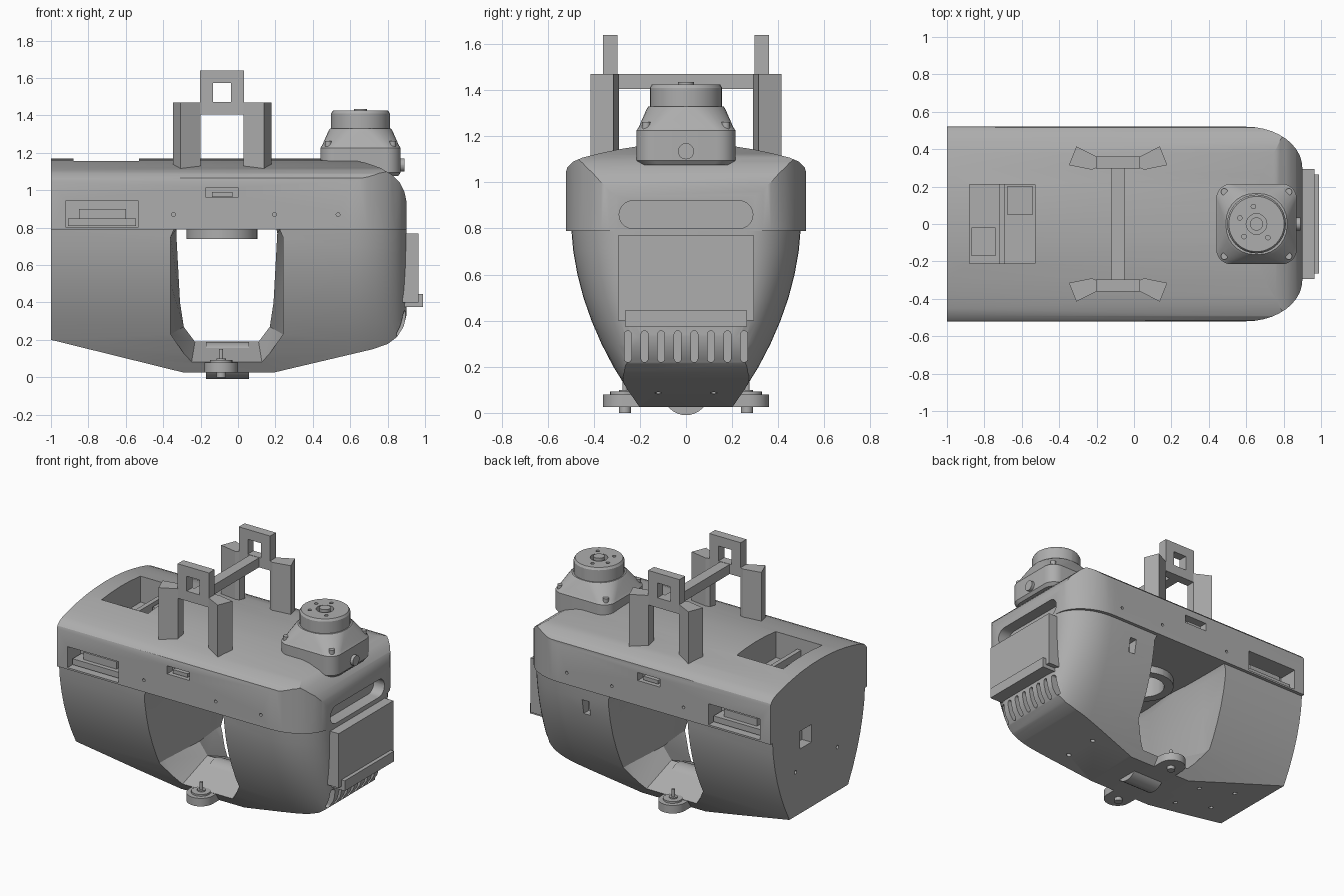
import bpy, bmesh, math
from math import sin, cos, pi, radians

if "Cube" in bpy.data.objects:
    bpy.data.objects.remove(bpy.data.objects["Cube"])

grey = bpy.data.materials.new("plain_grey")
grey.use_nodes = True
grey.diffuse_color = (0.42, 0.42, 0.42, 1)
grey.node_tree.nodes["Principled BSDF"].inputs["Base Color"].default_value = (0.42, 0.42, 0.42, 1)
parts = []


def loft(name, rings, keep=True):
    """Closed solid through equal-length rings of 3D points."""
    bm = bmesh.new()
    vs = [[bm.verts.new(p) for p in r] for r in rings]
    n = len(vs[0])
    for a, b in zip(vs, vs[1:]):
        for i in range(n):
            j = (i + 1) % n
            bm.faces.new((a[i], a[j], b[j], b[i]))
    bm.faces.new(vs[0][::-1])
    bm.faces.new(vs[-1])
    bmesh.ops.recalc_face_normals(bm, faces=bm.faces)
    me = bpy.data.meshes.new(name)
    bm.to_mesh(me)
    bm.free()
    me.materials.append(grey)
    ob = bpy.data.objects.new(name, me)
    bpy.context.collection.objects.link(ob)
    if keep:
        parts.append(ob)
    else:
        ob.hide_render = True
    return ob


def prism(name, pts, axis, a, b, keep=True):
    """Extrude a 2D outline along an axis from a to b."""
    place = {"x": lambda p, t: (t, p[0], p[1]),
             "y": lambda p, t: (p[0], t, p[1]),
             "z": lambda p, t: (p[0], p[1], t)}[axis]
    return loft(name, [[place(p, t) for p in pts] for t in (a, b)], keep)


def rect(a0, a1, b0, b1):
    return [(a0, b0), (a1, b0), (a1, b1), (a0, b1)]


def box(name, x0, x1, y0, y1, z0, z1, keep=True):
    return prism(name, rect(x0, x1, y0, y1), "z", z0, z1, keep)


def rounded(u, v, hu, hv, r, seg=8):
    """Rounded rectangle outline; r equal to hu and hv gives a circle."""
    out = []
    for q, (su, sv) in enumerate([(1, 1), (-1, 1), (-1, -1), (1, -1)]):
        for i in range(seg):
            t = (q + i / (seg - 1) * 0.98 + 0.01) * pi / 2
            out.append((u + su * (hu - r) + r * cos(t), v + sv * (hv - r) + r * sin(t)))
    return out


def disc(u, v, r, seg=6):
    return rounded(u, v, r, r, r, seg)


def combine(ob, tool, op="DIFFERENCE"):
    m = ob.modifiers.new("cut", "BOOLEAN")
    m.operation, m.object, m.solver = op, tool, "EXACT"
    bpy.context.view_layer.objects.active = ob
    bpy.ops.object.modifier_apply(modifier=m.name)
    bpy.data.objects.remove(tool)


def plan(w, z):
    """Horizontal section: square rear, elliptical nose corners."""
    ry = min(0.22, 0.45 * w)
    arc = [(0.6 + 0.3 * sin(t), -(w - ry) - ry * cos(t))
           for t in [i * pi / 20 for i in range(11)]]
    pts = [(-1, -w)] + arc + [(x, -y) for x, y in reversed(arc)] + [(-1, w)]
    return [(x, y, z) for x, y in pts]


# Lower shell: tapering hull trimmed by its side outline
widths = [(0, .185), (.03, .205), (.1, .253), (.2, .315), (.3, .367), (.4, .41),
          (.5, .445), (.6, .471), (.7, .489), (.79, .497)]
shell = loft("lower_shell", [plan(w, z) for z, w in widths])
side = [(-1.1, .225), (-.29, .025), (.19, .025), (.72, .15), (.8, .178), (.85, .215),
        (.885, .27), (.9, .33), (.92, .4), (.95, .9), (-1.1, .9)]
combine(shell, prism("trim", side, "y", -1, 1, False), "INTERSECT")

# Flared window through the shell
outer = [(-.33, .82), (-.36, .75), (-.36, .5), (-.36, .23), (-.25, .07),
         (.13, .07), (.24, .23), (.24, .5), (.24, .75), (.21, .82)]
inner = [(-.325, .82), (-.33, .77), (-.31, .4), (-.29, .27), (-.23, .19),
         (.11, .19), (.17, .27), (.19, .4), (.21, .77), (.2, .82)]
stations = [(-.6, outer), (-.27, outer), (0, inner), (.27, outer), (.6, outer)]
combine(shell, loft("window", [[(x, y, z) for x, z in p] for y, p in stations], False))

# Nose vents, rear port, side port and underside screw holes
for i in range(8):
    y = -.252 + i * .072
    combine(shell, prism("vent", rounded(y, .288, .015, .068, .0149, 5), "x", .74, 1, False))
combine(shell, box("rear_port", -1.1, -.93, .08, .2, .64, .76, False))
combine(shell, box("side_port", .39, .44, .42, .6, .6, .7, False))
for y in (-.2, .25):
    combine(shell, prism("rear_screw", disc(y, .5, .012), "x", -1.1, -.97, False))
for x in (-.75, -.45, .45):
    for y in (-.12, .12):
        combine(shell, prism("base_screw", disc(x, y, .015), "z", -.1, .2, False))

# Upper hood: arched section, rounded nose
hood = loft("upper_hood", [plan(.52, .79), plan(.52, 1.25)])
half = [(.55, .7), (.525, 1.03), (.515, 1.065), (.49, 1.09), (.45, 1.107),
        (.38, 1.125), (.3, 1.142), (.2, 1.158), (.1, 1.167)]
arch = half + [(0, 1.17)] + [(-y, z) for y, z in reversed(half)]
combine(hood, prism("arch", arch, "x", -1.2, 1.2, False), "INTERSECT")
nose = [(-1.1, .7), (-1.1, 1.18), (.45, 1.18), (.58, 1.166), (.68, 1.148), (.76, 1.12),
        (.82, 1.085), (.865, 1.04), (.89, .99), (.903, .93), (.95, .7)]
combine(hood, prism("nose", nose, "y", -1, 1, False), "INTERSECT")

# Hood openings
combine(hood, box("top_bay", -.88, -.53, -.21, .21, .98, 1.3, False))
combine(hood, prism("nose_slot", rounded(0, .86, .29, .06, .0595), "x", .82, 1, False))
combine(hood, prism("underside_bore", disc(-.085, 0, .13, 9), "z", .7, .92, False))
for s in (-1, 1):
    combine(hood, box("side_bay", -.92, -.535, s * .53, s * .38, .802, .945, False))
    combine(hood, box("side_slot", -.17, 0, s * .53, s * .46, .96, 1.015, False))
    for x in (-.345, .195, .535):
        combine(hood, prism("screw", disc(x, .87, .01), "y", s * .6, s * .49, False))
    # Boards inside the side openings
    box("side_board", -.91, -.545, s * .385, s * .48, .81, .85)
    box("side_connector", -.85, -.6, s * .385, s * .45, .85, .9)
    box("side_plug", -.14, -.03, s * .455, s * .5, .965, .99)

# Frames inside the top bay
box("bay_rail", -.72, -.69, -.21, .21, .97, 1.08)
box("bay_block", -.87, -.74, -.17, -.02, .97, 1.05)
box("bay_step", -.68, -.54, .05, .2, .97, 1.06)

# Mounting ring below the hood
ring = prism("mounting_ring", disc(-.085, 0, .19, 9), "z", .74, .795)
combine(ring, prism("ring_bore", disc(-.085, 0, .13, 9), "z", .7, .9, False))

# Rounded saddle at the window bottom
prism("saddle", disc(0, .09, .1, 9), "x", -.17, .06)

# Side feet with bolts
for s in (-1, 1):
    tip = [(-.09 + .09 * cos(t), s * (.27 + .09 * sin(t)))
           for t in [i * pi / 16 for i in range(17)]]
    prism("foot", tip + [(-.18, s * .1), (0, s * .1)], "z", .025, .08)
    prism("foot_collar", disc(-.09, s * .27, .06), "z", .07, .092)
    prism("foot_bolt", disc(-.09, s * .265, .026), "z", 0, .1)
    prism("foot_pin", disc(-.09, s * .265, .011), "z", .09, .15)

# Nose panel with lower lip
box("nose_panel", .88, .965, -.295, .295, .4, .77)
box("nose_panel_lip", .87, .975, -.265, .265, .375, .4)
box("nose_panel_ledge", .96, .99, -.265, .265, .375, .445)

# Carrying frame: mirrored flared posts, square eyes and a crossbar
for s in (-1, 1):
    for m in (-1, 1):
        foot = [(.115, .3), (.14, .29), (.263, .315), (.223, .415), (.115, .36)]
        prism("carry_post", [(-.085 + m * x, s * y) for x, y in foot], "z", 1.1, 1.47)
    eye = box("carry_eye", -.203, .033, s * .298, s * .36, 1.405, 1.64)
    combine(eye, box("eye_hole", -.135, -.037, s * .2, s * .5, 1.472, 1.573, False))
box("carry_crossbar", -.12, -.05, -.31, .31, 1.405, 1.47)

# Sensor turret: rounded base, tapered collar and round cap
cx = .655
levels = [(.2, .08, 1.075), (.215, .08, 1.095), (.215, .08, 1.225), (.205, .09, 1.24),
          (.17, .14, 1.32), (.163, .15, 1.33)]
base = loft("turret_base", [[(x, y, z) for x, y in rounded(cx, 0, h, h, r)] for h, r, z in levels])
for sx in (-1, 1):
    for sy in (-1, 1):
        prism("turret_screw", disc(cx + sx * .172, sy * .172, .018), "z", 1.2, 1.262)
cap_levels = [(.157, 1.32), (.157, 1.41), (.148, 1.425)]
cap = loft("turret_cap", [[(x, y, z) for x, y in disc(cx, 0, r, 9)] for r, z in cap_levels])
combine(cap, prism("cap_well", disc(cx, 0, .055), "z", 1.39, 1.5, False))
for a in (100, 160, 225, 310):
    x, y = cx + .095 * cos(radians(a)), .095 * sin(radians(a))
    combine(cap, prism("cap_hole", disc(x, y, .012), "z", 1.4, 1.5, False))
prism("cap_hub", disc(cx, 0, .035), "z", 1.38, 1.435)
prism("turret_button", disc(0, 1.135, .035), "x", .84, .89)

# Smooth curved areas, keep hard edges
bpy.ops.object.select_all(action="DESELECT")
for ob in parts:
    ob.select_set(True)
bpy.context.view_layer.objects.active = shell
bpy.ops.object.shade_smooth_by_angle(angle=radians(28))
